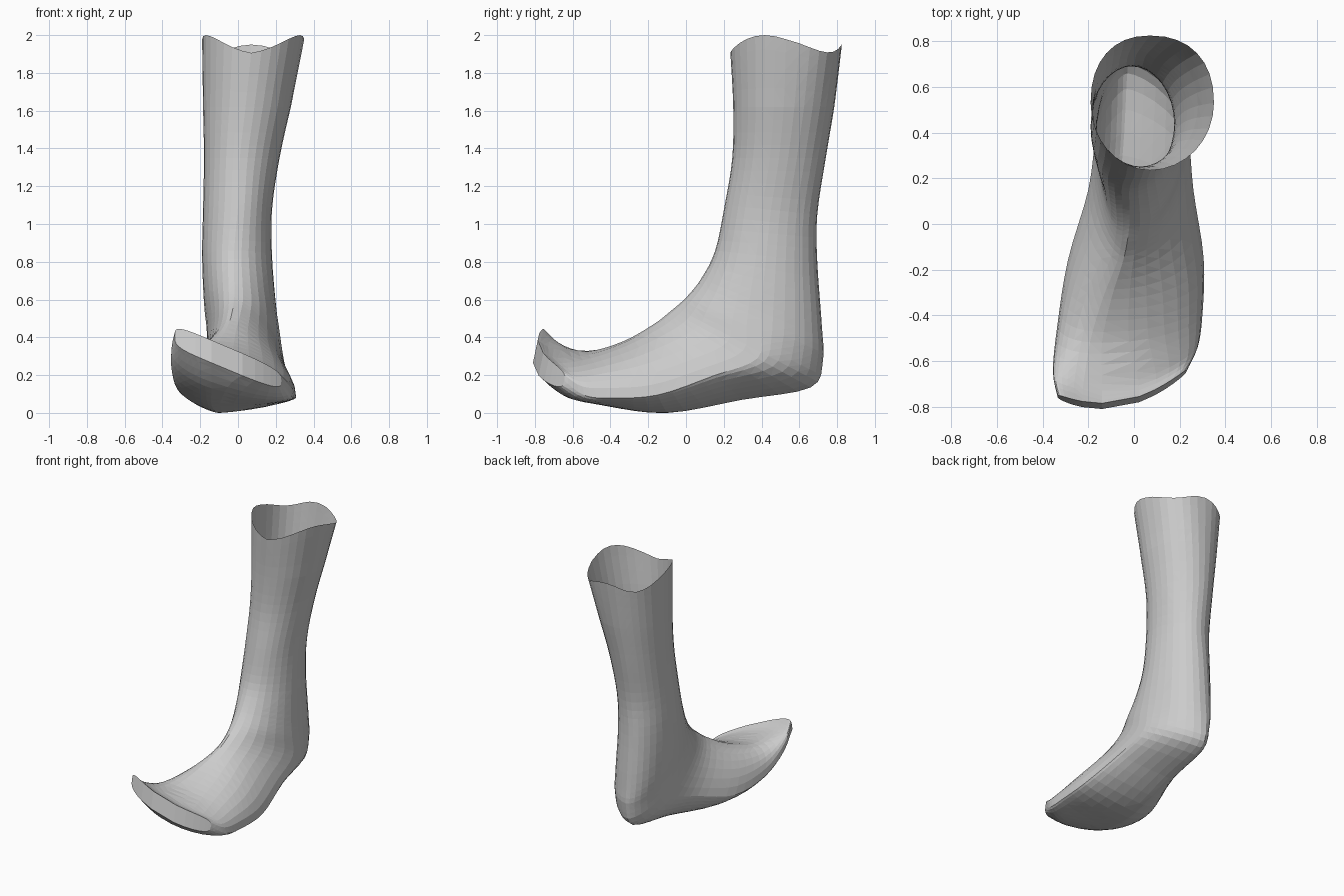
import bpy
import bmesh
import math

SEGMENTS = 32
STEPS = 4

if "Cube" in bpy.data.objects:
    bpy.data.objects.remove(bpy.data.objects["Cube"], do_unlink=True)

# Key sections from the open rim down to the toe:
# ridge x, front y, front z, back y, back z, side x low, side x high,
# height of widest point, toe curve, upper sharpness, lower sharpness
SECTIONS = [
    (.07, .235, 1.9, .825, 1.9, -.19, .35, .5, 0, 1, .88),
    (.04, .25, 1.62, .785, 1.62, -.185, .28, .5, 0, 1, .95),
    (.01, .245, 1.35, .74, 1.35, -.18, .22, .5, 0, 1, 1),
    (0, .205, 1.1, .695, 1.05, -.185, .18, .5, 0, 1, 1),
    (-.02, .155, .86, .695, .8, -.19, .18, .5, 0, 1, 1),
    (-.02, .08, .71, .72, .45, -.18, .2, .5, 0, 1, 1),
    (-.02, 0, .61, .725, .28, -.165, .22, .45, 0, 1, 1.1),
    (-.03, -.08, .54, .66, .135, -.17, .24, .38, 0, 1.1, 1.3),
    (-.05, -.17, .47, .3, .07, -.2, .26, .32, 0, 1.15, 1.5),
    (-.1, -.33, .38, -.1, 0, -.29, .305, .28, .02, 1, 1.5),
    (-.14, -.52, .325, -.42, .04, -.335, .3, .32, .08, .8, 1.4),
    (-.14, -.7, .34, -.66, .13, -.355, .28, .42, .2, .6, 1.1),
    (-.14, -.785, .385, -.81, .265, -.335, .23, .5, .28, .5, .5),
]


def blend(a, b, c, d, t):
    """Smooth interpolation between b and c."""
    return b + .5 * t * (c - a + t * (2 * a - 5 * b + 4 * c - d
                                      + t * (3 * (b - c) + d - a)))


def smooth_sections(keys):
    last = len(keys) - 1
    for i in range(last):
        around = [keys[max(0, min(last, i + k))] for k in (-1, 0, 1, 2)]
        for step in range(STEPS):
            yield [blend(*vals, step / STEPS) for vals in zip(*around)]
    yield keys[-1]


def ring_points(section, rim):
    """Closed loop through the front, side and back points of a section."""
    fx, fy, fz, by, bz, low, high, wide, curve, upper, lower = section
    for k in range(SEGMENTS):
        angle = 2 * math.pi * k / SEGMENTS
        c, s = math.cos(angle), math.sin(angle)
        power = upper if s > 0 else lower
        reach = (high if c > 0 else low) - fx
        x = fx + reach * abs(c) ** power
        rise = abs(s) ** power
        u = wide + (1 - wide) * rise if s > 0 else wide * (1 - rise)
        # Toes round off backwards and drop towards the outer side
        y = by + (fy - by) * u + 4 * curve * (x - fx) ** 2
        z = bz + (fz - bz) * u - 1.5 * curve * (x - fx)
        # Wavy cut of the open rim, peaking ahead of each side
        side_peak = max(0, .92 * abs(c) + .39 * s)
        z += rim * (.1 * side_peak ** 3 + .05 * max(0, -s) ** 8)
        yield x, y, z


# Skin of the lower leg and foot
bm = bmesh.new()
rings = []
for i, section in enumerate(smooth_sections(SECTIONS)):
    rim = max(0, 1 - i / STEPS)
    rings.append([bm.verts.new(p) for p in ring_points(section, rim)])
for upper_ring, lower_ring in zip(rings, rings[1:]):
    for k in range(SEGMENTS):
        n = (k + 1) % SEGMENTS
        bm.faces.new((upper_ring[k], upper_ring[n], lower_ring[n], lower_ring[k]))

# Curved band closing the toe end
toe = rings[-1]
for k in range(SEGMENTS // 2):
    band = dict.fromkeys((toe[k], toe[k + 1], toe[-k - 1], toe[-k]))
    bm.faces.new(list(band))

bmesh.ops.triangulate(bm, faces=bm.faces[:])
bmesh.ops.recalc_face_normals(bm, faces=bm.faces[:])

mesh = bpy.data.meshes.new("foot_and_lower_leg")
bm.to_mesh(mesh)
bm.free()
foot = bpy.data.objects.new("foot_and_lower_leg", mesh)
bpy.context.collection.objects.link(foot)

# Plain grey surface
grey = bpy.data.materials.new("light_grey")
grey.use_nodes = True
colour = (.6, .6, .6, 1)
grey.diffuse_color = colour
grey.node_tree.nodes["Principled BSDF"].inputs["Base Color"].default_value = colour
mesh.materials.append(grey)
